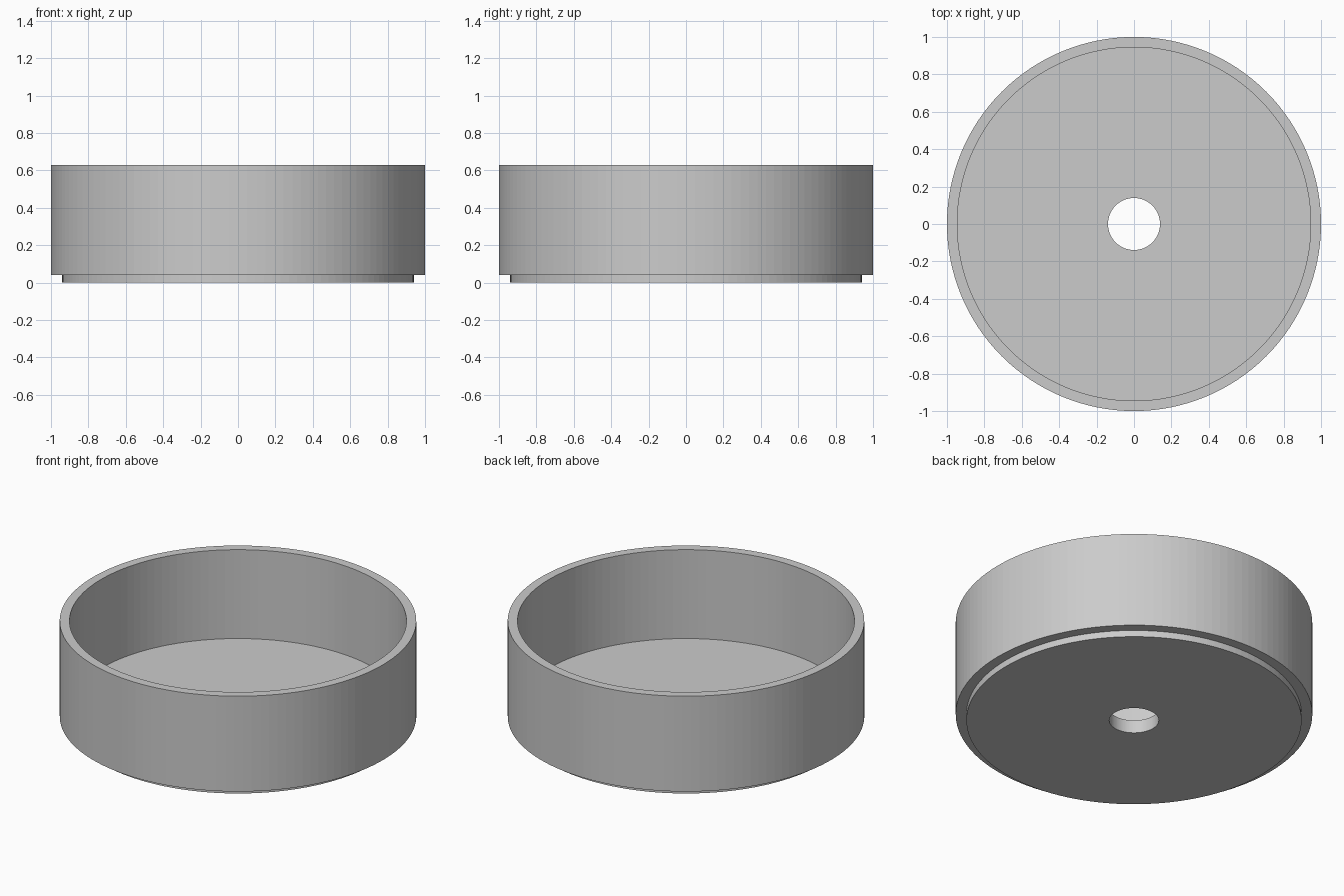
import bpy
import bmesh
import math

SIDES = 128

cube = bpy.data.objects.get("Cube")
if cube:
    bpy.data.objects.remove(cube, do_unlink=True)

# Single plain grey
grey = bpy.data.materials.new("plain_grey")
grey.use_nodes = True
colour = (0.6, 0.6, 0.6, 1)
grey.diffuse_color = colour
grey.node_tree.nodes["Principled BSDF"].inputs["Base Color"].default_value = colour


def lathe(name, profile):
    """Revolve a closed (radius, height) loop around the z axis."""
    bm = bmesh.new()
    rings = []
    for i in range(SIDES):
        a = math.tau * i / SIDES
        rings.append([bm.verts.new((r * math.cos(a), r * math.sin(a), z))
                      for r, z in profile])
    n = len(profile)
    for i, ring in enumerate(rings):
        after = rings[(i + 1) % SIDES]
        for j in range(n):
            k = (j + 1) % n
            bm.faces.new((ring[j], after[j], after[k], ring[k]))
    bmesh.ops.recalc_face_normals(bm, faces=bm.faces)
    mesh = bpy.data.meshes.new(name)
    bm.to_mesh(mesh)
    bm.free()
    mesh.materials.append(grey)
    obj = bpy.data.objects.new(name, mesh)
    bpy.context.collection.objects.link(obj)
    return obj


# Open round tray: stacking foot, outer wall, rim, inner floor and drain hole
hole, foot, inner, outer = 0.139, 0.94, 0.945, 1.0
step, floor, top = 0.04, 0.08, 0.63
lathe("round_tray", [
    (hole, 0), (foot, 0), (foot, step), (outer, step),
    (outer, top), (inner, top), (inner, floor), (hole, floor),
])
